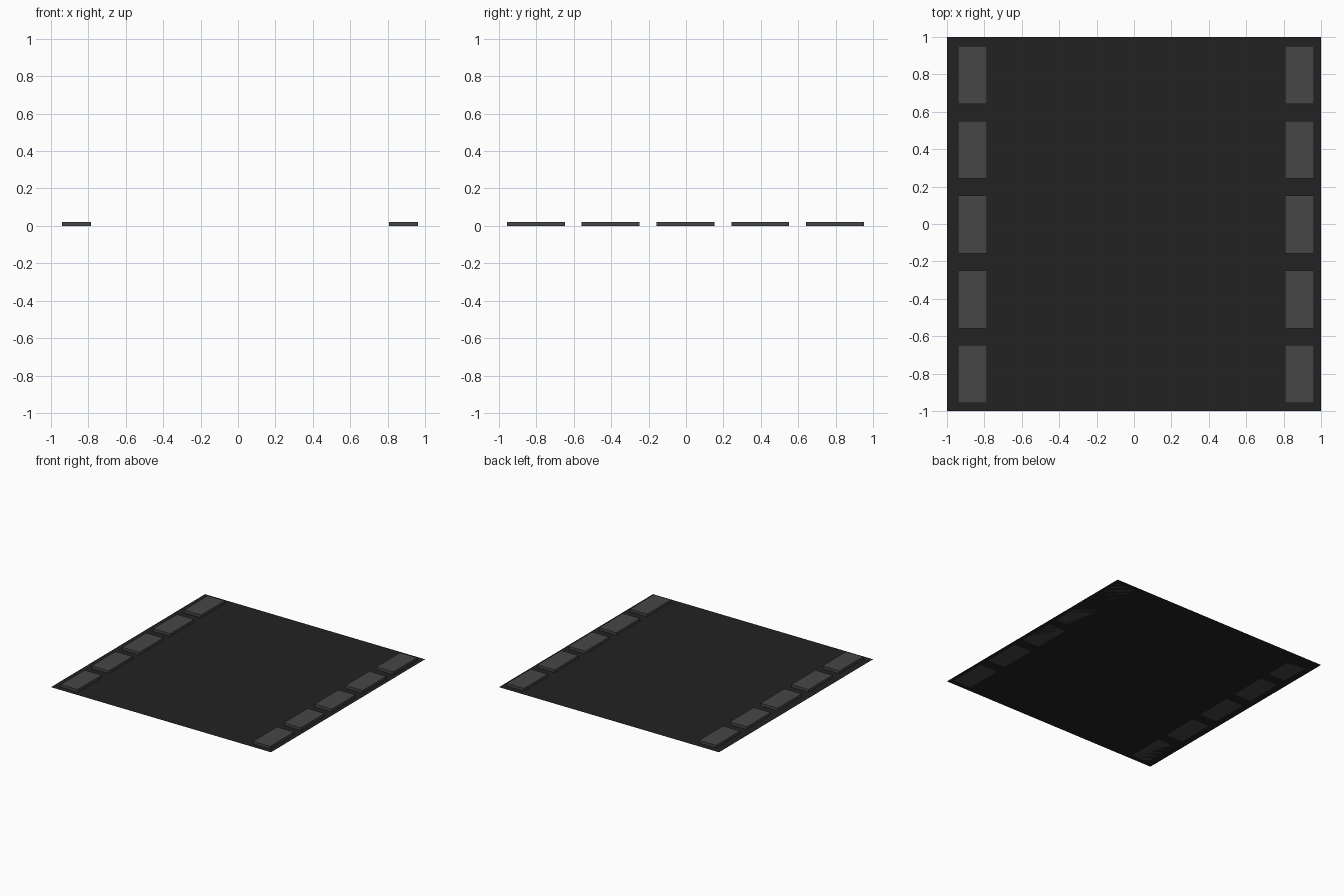
import bpy

if "Cube" in bpy.data.objects:
    bpy.data.objects.remove(bpy.data.objects["Cube"])


def material(name, value):
    m = bpy.data.materials.new(name)
    m.diffuse_color = (value, value, value, 1)
    m.use_nodes = True
    m.node_tree.nodes["Principled BSDF"].inputs["Base Color"].default_value = m.diffuse_color
    return m


asphalt = material("dark asphalt", 0.016)
marking = material("grey marking", 0.061)

# Flat square sheet on the ground
bpy.ops.mesh.primitive_plane_add(size=2, location=(0, 0, 0))
sheet = bpy.context.object
sheet.name = "base_sheet"
sheet.data.materials.append(asphalt)

# Two rows of five thin raised blocks along the sides
W, L, H = 0.156, 0.31, 0.022
for side, x in (("left", -0.863), ("right", 0.885)):
    for i in range(5):
        y = -0.803 + 0.4 * i
        bpy.ops.mesh.primitive_cube_add(size=1, location=(x, y, H / 2))
        block = bpy.context.object
        block.name = f"{side}_block_{i + 1}"
        block.scale = (W, L, H)
        bpy.ops.object.transform_apply(location=False, rotation=False, scale=True)
        block.data.materials.append(marking)
